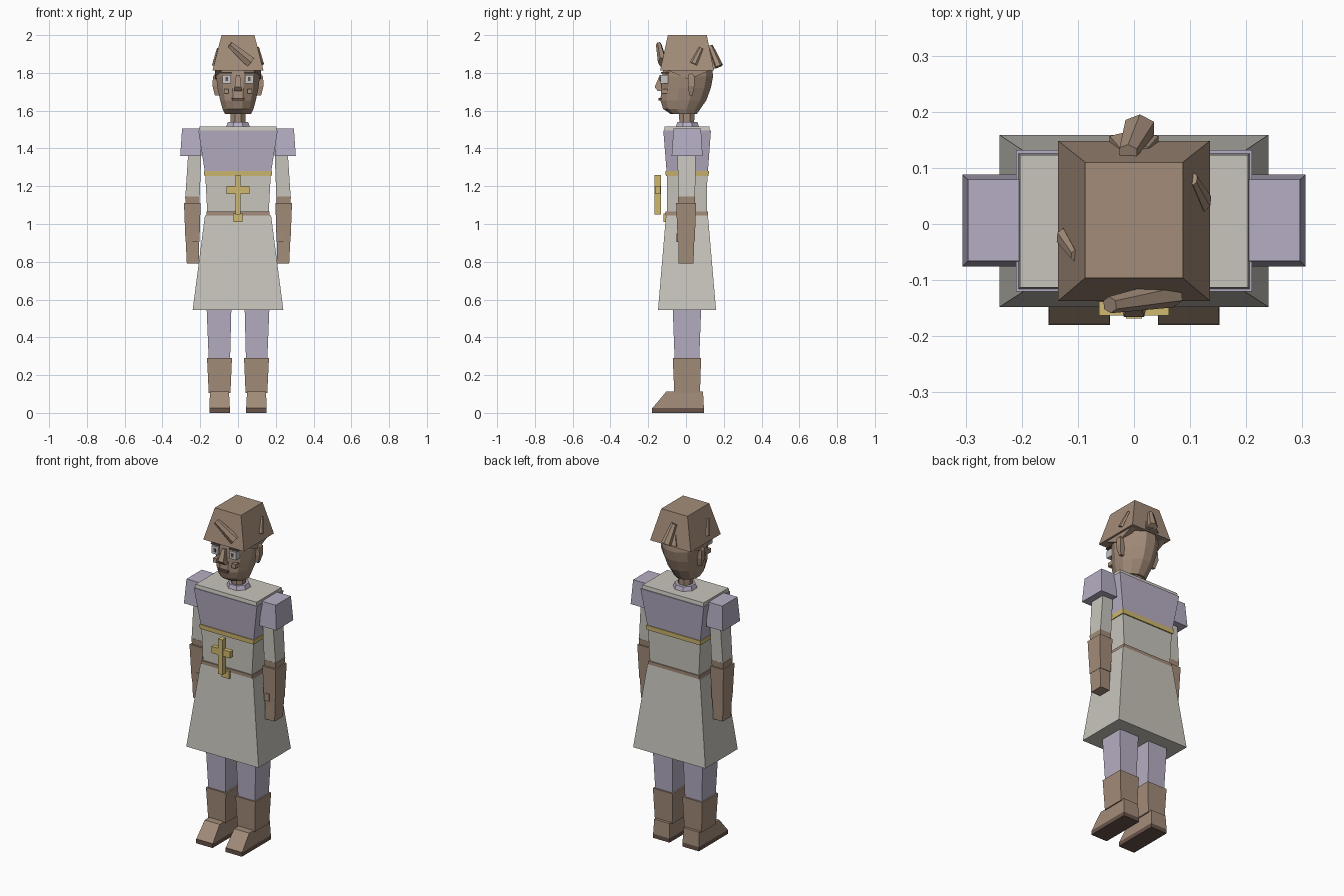
import bpy, bmesh, math
from mathutils import Vector, Matrix


def srgb(r, g, b):
    f = lambda c: c / 12.92 if c <= 0.04045 else ((c + 0.055) / 1.055) ** 2.4
    return (f(r / 255), f(g / 255), f(b / 255), 1)


def material(name, *rgb):
    m = bpy.data.materials.new(name)
    m.diffuse_color = srgb(*rgb)
    return m


CREAM = material("cream cloth", 200, 197, 188)
LILAC = material("lilac cloth", 182, 174, 195)
BROWN = material("brown", 163, 140, 121)
GOLD = material("gold", 207, 184, 112)
DARK = material("dark sole", 104, 84, 73)
WHITE = material("eye grey", 196, 196, 196)


def finish(name, bm, mat):
    bmesh.ops.recalc_face_normals(bm, faces=bm.faces)
    me = bpy.data.meshes.new(name)
    bm.to_mesh(me)
    bm.free()
    me.materials.append(mat)
    ob = bpy.data.objects.new(name, me)
    bpy.context.collection.objects.link(ob)
    return ob


def skin(name, rings, mat):
    """Joins rings of points and caps both ends."""
    bm = bmesh.new()
    vs = [[bm.verts.new(p) for p in r] for r in rings]
    n = len(vs[0])
    for a, b in zip(vs, vs[1:]):
        for i in range(n):
            bm.faces.new((a[i], a[(i + 1) % n], b[(i + 1) % n], b[i]))
    bm.faces.new(vs[0])
    bm.faces.new(vs[-1])
    return finish(name, bm, mat)


def block(name, mat, *levels):
    """Tapered box; each level is (z, x0, x1, y0, y1)."""
    return skin(name, [[(a, c, z), (b, c, z), (b, d, z), (a, d, z)]
                       for z, a, b, c, d in levels], mat)


def round_loft(name, mat, sides, *levels):
    """Faceted round shape; each level is (z, half width, y0, y1)."""
    rings = []
    for z, rx, y0, y1 in levels:
        t = [2 * math.pi * (i + 0.5) / sides for i in range(sides)]
        rings.append([(rx * math.cos(a), (y0 + y1) / 2 + (y1 - y0) / 2 * math.sin(a), z) for a in t])
    return skin(name, rings, mat)


def pair(name, mat, *levels):
    """Right part and its mirrored left twin."""
    block("right_" + name, mat, *levels)
    block("left_" + name, mat, *[(z, -b, -a, c, d) for z, a, b, c, d in levels])


def lock(name, centre, size, rot):
    """Faceted tuft with a pinched far end."""
    bm = bmesh.new()
    bmesh.ops.create_cone(bm, cap_ends=True, segments=6, radius1=0.5, radius2=0.3, depth=1)
    m = Matrix.Translation(Vector(centre))
    for axis, deg in rot:
        m = m @ Matrix.Rotation(math.radians(deg), 4, axis)
    bm.transform(m @ Matrix.Diagonal((*size, 1)))
    finish(name, bm, BROWN)


# Boots and legs
pair("sole", DARK, (0, .043, .152, -.18, .095), (.025, .043, .152, -.18, .095))
pair("foot", BROWN, (.025, .043, .152, -.178, .095), (.112, .048, .148, -.105, .09))
pair("boot_shaft", BROWN, (.105, .04, .155, -.062, .074), (.29, .032, .164, -.07, .08))
pair("leg", LILAC, (.28, .042, .155, -.06, .07), (.6, .034, .168, -.072, .082))

# Robe
block("skirt", CREAM, (.545, -.24, .24, -.148, .159), (1.046, -.175, .175, -.106, .116))
block("belt", BROWN, (1.046, -.168, .168, -.108, .116), (1.066, -.168, .168, -.108, .116))
block("belt_buckle", GOLD, (1.01, -.025, .025, -.12, -.095), (1.055, -.025, .025, -.12, -.095))
block("waist", CREAM, (1.066, -.163, .163, -.1, .11), (1.255, -.173, .173, -.1, .113))
block("chest_band", GOLD, (1.253, -.178, .178, -.107, .12), (1.28, -.181, .181, -.108, .121))
block("chest", LILAC, (1.28, -.176, .176, -.103, .116), (1.495, -.21, .21, -.12, .132))
block("shoulder_yoke", CREAM, (1.495, -.206, .206, -.116, .126), (1.516, -.203, .203, -.113, .123))

# Cross pendant
block("cross_upright", GOLD, (1.05, -.014, .014, -.168, -.132), (1.26, -.014, .014, -.168, -.132))
block("cross_arm", GOLD, (1.16, -.062, .062, -.163, -.135), (1.2, -.062, .062, -.163, -.135))

# Arms
pair("shoulder_cap", LILAC, (1.36, .196, .306, -.076, .088), (1.505, .2, .296, -.066, .079))
pair("sleeve", CREAM, (1.14, .203, .279, -.042, .048), (1.4, .193, .262, -.045, .052))
pair("cuff", BROWN, (1.1, .204, .277, -.04, .045), (1.145, .203, .28, -.043, .049))
pair("bracer", BROWN, (.905, .204, .278, -.044, .046), (1.11, .198, .286, -.052, .054))
pair("hand", BROWN, (.79, .208, .271, -.04, .04), (.915, .206, .277, -.041, .043))
pair("thumb", BROWN, (.905, .215, .24, -.05, -.03), (.95, .215, .24, -.05, -.03))

# Neck and collar
round_loft("collar", LILAC, 8, (1.51, .07, -.06, .075), (1.54, .058, -.05, .065))
round_loft("neck", BROWN, 8, (1.53, .042, -.038, .046), (1.62, .044, -.042, .05))

# Head
round_loft("head", BROWN, 12, (1.583, .072, -.085, .06), (1.61, .085, -.125, .08),
           (1.655, .098, -.14, .112), (1.72, .112, -.134, .136),
           (1.78, .12, -.132, .148), (1.86, .112, -.12, .14))
pair("ear", BROWN, (1.68, .1, .122, .018, .034), (1.73, .105, .135, .01, .045),
     (1.78, .11, .133, .01, .045), (1.795, .11, .122, .018, .034))

# Face
block("nose", BROWN, (1.705, -.022, .022, -.15, -.115), (1.725, -.018, .018, -.166, -.115),
      (1.79, -.01, .01, -.138, -.115))
pair("eye", WHITE, (1.744, .037, .081, -.136, -.095), (1.79, .037, .081, -.134, -.095))
pair("pupil", DARK, (1.757, .052, .066, -.139, -.13), (1.777, .052, .066, -.139, -.13))
pair("brow", DARK, (1.796, .03, .09, -.133, -.09), (1.806, .035, .085, -.133, -.09))
pair("cheek", BROWN, (1.69, .05, .075, -.132, -.09), (1.715, .05, .075, -.13, -.09))
block("mouth", DARK, (1.655, -.03, .03, -.146, -.11), (1.668, -.034, .034, -.146, -.11))

# Cap, with drooping hair points below its sides
block("cap", BROWN, (1.812, -.135, .135, -.137, .148), (2, -.087, .087, -.096, .11))
for side, s in (("right", 1), ("left", -1)):
    tri = [(-.1, 1.815), (.015, 1.765), (.13, 1.815)]
    skin(side + "_hair_point", [[(s * x, y, z) for y, z in tri] for x in (.09, .123)], BROWN)

# Tufts on the cap
lock("front_tuft", (.012, -.134, 1.903), (.065, .05, .145), [('Y', -50), ('X', 8)])
lock("back_tuft", (0, .15, 1.888), (.06, .05, .12), [('X', 22), ('Y', -10)])
lock("back_tuft_base", (0, .138, 1.85), (.1, .045, .06), [('X', 15)])
lock("right_tuft", (.117, .06, 1.89), (.022, .04, .095), [('Y', -14), ('X', -25)])
lock("left_tuft", (-.117, -.04, 1.885), (.022, .035, .095), [('Y', 14), ('X', 20)])
